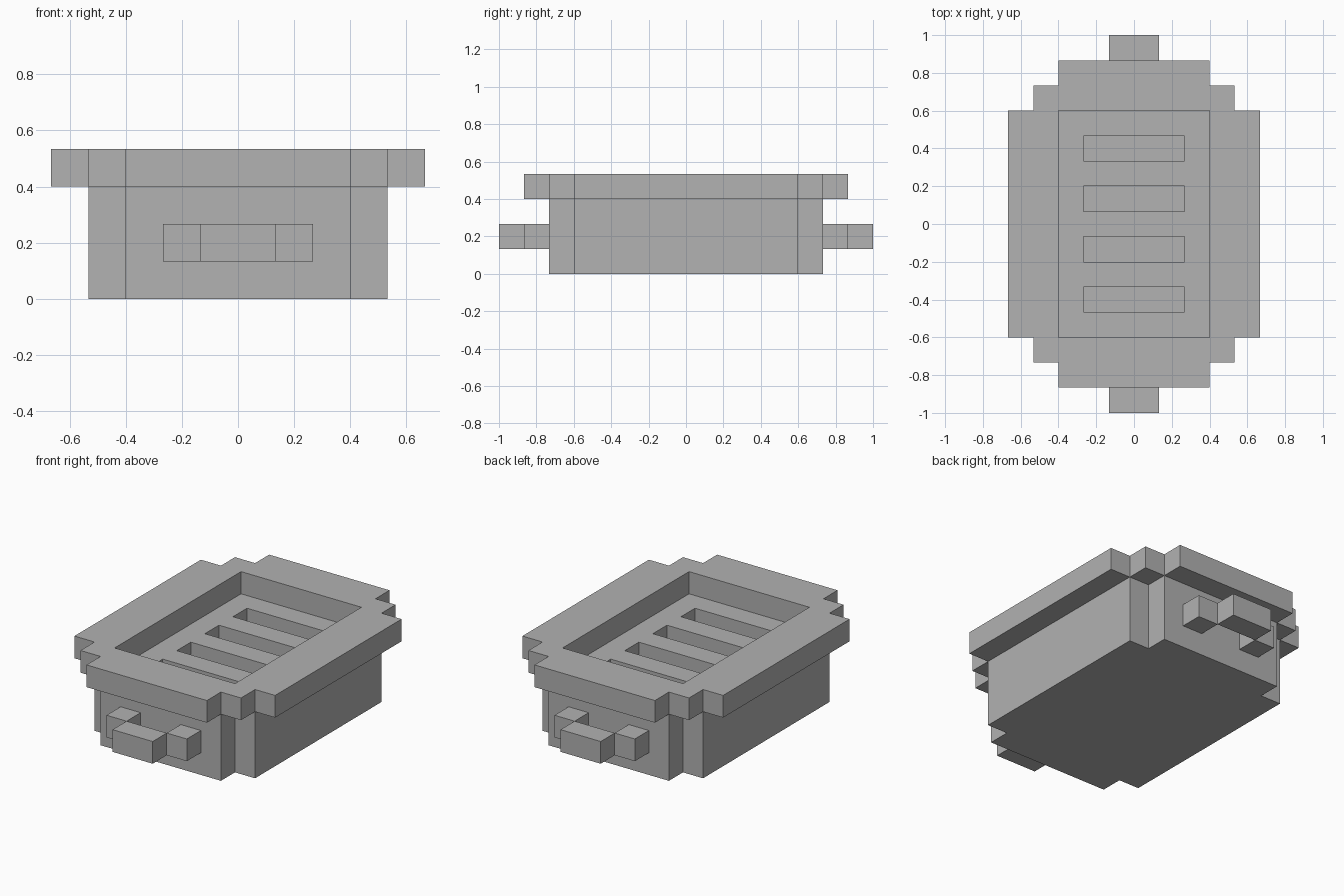
import bpy
import bmesh

U = 2 / 15  # one block of the design

if "Cube" in bpy.data.objects:
    bpy.data.objects.remove(bpy.data.objects["Cube"])

grey = bpy.data.materials.new("stone_grey")
grey.use_nodes = True
COLOUR = (0.445, 0.445, 0.445, 1)
grey.diffuse_color = COLOUR
grey.node_tree.nodes["Principled BSDF"].inputs["Base Color"].default_value = COLOUR


def prism(name, outline, bottom, top):
    """Extrude a plan outline between two heights, all in blocks."""
    bm = bmesh.new()
    base = bm.faces.new([bm.verts.new((x * U, y * U, bottom * U)) for x, y in outline])
    side = bmesh.ops.extrude_face_region(bm, geom=[base])["geom"]
    lifted = [v for v in side if isinstance(v, bmesh.types.BMVert)]
    bmesh.ops.translate(bm, vec=(0, 0, (top - bottom) * U), verts=lifted)
    bmesh.ops.recalc_face_normals(bm, faces=bm.faces)
    mesh = bpy.data.meshes.new(name)
    bm.to_mesh(mesh)
    bm.free()
    mesh.materials.append(grey)
    obj = bpy.data.objects.new(name, mesh)
    bpy.context.collection.objects.link(obj)
    return obj


def rect(x0, x1, y0, y1):
    return [(x0, y0), (x1, y0), (x1, y1), (x0, y1)]


def stepped(quarter):
    """Mirror one corner's staircase into a full outline."""
    back = quarter[::-1]
    return (quarter + [(-x, y) for x, y in back]
            + [(-x, -y) for x, y in quarter] + [(x, -y) for x, y in back])


def cut(obj, cutters):
    """Subtract the cutters, apply the result and remove them."""
    for cutter in cutters:
        mod = obj.modifiers.new("cut", "BOOLEAN")
        mod.operation = "DIFFERENCE"
        mod.solver = "EXACT"
        mod.object = cutter
        cutter.hide_render = True
    bpy.context.view_layer.update()
    evaluated = obj.evaluated_get(bpy.context.evaluated_depsgraph_get())
    mesh = bpy.data.meshes.new_from_object(evaluated)
    obj.modifiers.clear()
    obj.data = mesh
    for cutter in cutters:
        bpy.data.objects.remove(cutter)


# Body with notched corners and four slots in its top
body = prism("body", stepped([(4, 4.5), (3, 4.5), (3, 5.5)]), 0, 3)
cut(body, [prism("slot_cutter", rect(-2, 2, y - 0.5, y + 0.5), 2, 3.5)
           for y in (-3, -1, 1, 3)])

# Overhanging rim with a rectangular opening
rim = prism("rim", stepped([(5, 4.5), (4, 4.5), (4, 5.5), (3, 5.5), (3, 6.5)]), 3, 4)
cut(rim, [prism("opening_cutter", rect(-3, 3, -4.5, 4.5), 2.5, 4.5)])

# A handle on each end: two brackets and a grip
for end, s in (("front", -1), ("back", 1)):
    for side, x in (("right", -1.5), ("left", 1.5)):
        prism(f"{end}_{side}_bracket", rect(x - 0.5, x + 0.5, s * 5.5, s * 6.5), 1, 2)
    prism(f"{end}_grip", rect(-1, 1, s * 6.5, s * 7.5), 1, 2)
